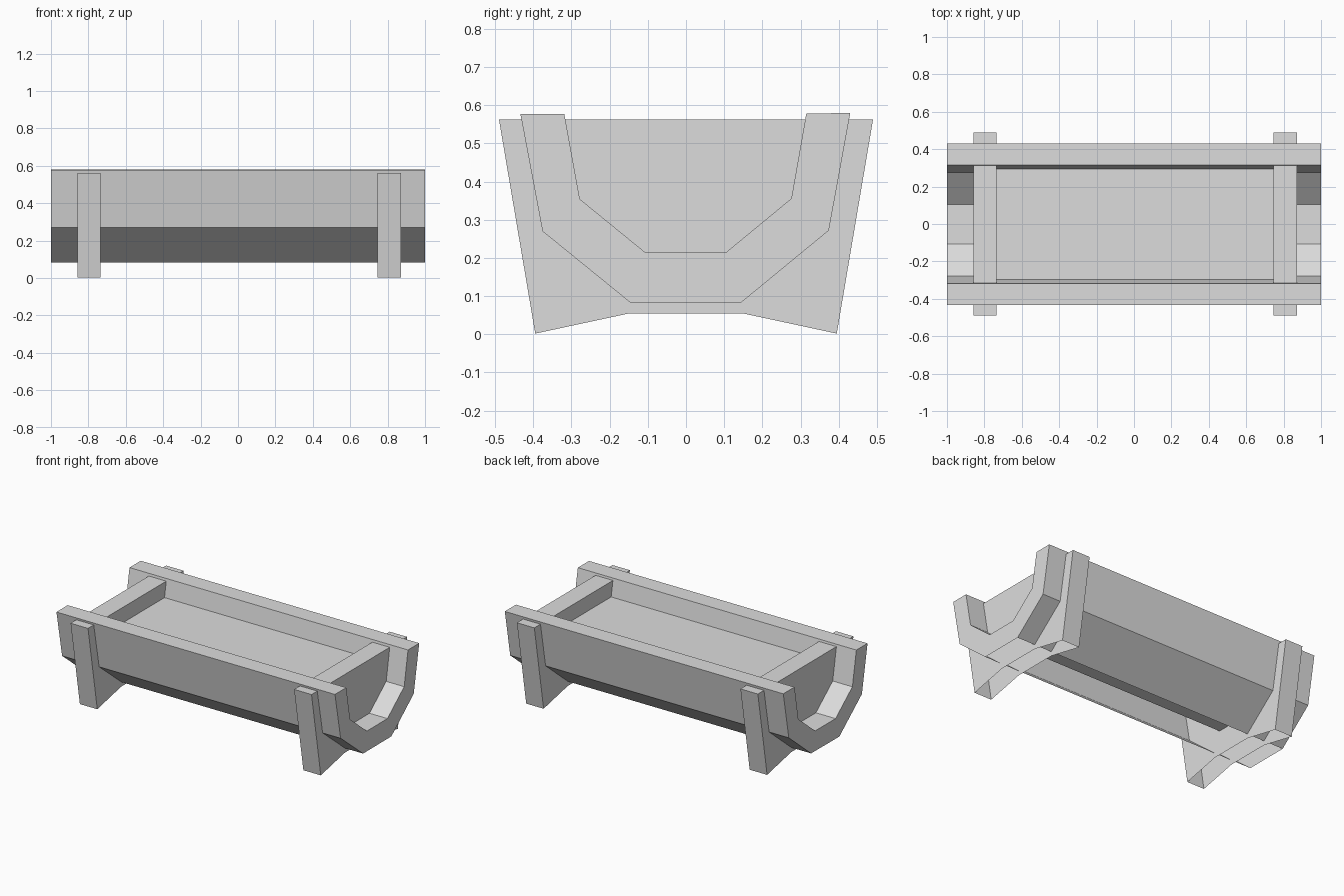
import bpy
import bmesh
from mathutils import Vector

cube = bpy.data.objects.get("Cube")
if cube:
    bpy.data.objects.remove(cube, do_unlink=True)

grey = bpy.data.materials.new("light grey")
grey.use_nodes = True
colour = (0.72, 0.72, 0.72, 1)
grey.diffuse_color = colour
grey.node_tree.nodes["Principled BSDF"].inputs["Base Color"].default_value = colour


def open_prism(name, half, x0, x1):
    """Extrude a mirrored (y, z) half profile along x, leaving the underside open."""
    outline = half + [(-y, z) for y, z in reversed(half)]
    bm = bmesh.new()
    face = bm.faces.new([bm.verts.new((x0, y, z)) for y, z in outline])
    ext = bmesh.ops.extrude_face_region(bm, geom=[face], use_keep_orig=True)
    moved = [v for v in ext["geom"] if isinstance(v, bmesh.types.BMVert)]
    bmesh.ops.translate(bm, verts=moved, vec=Vector((x1 - x0, 0, 0)))
    bmesh.ops.recalc_face_normals(bm, faces=bm.faces)
    bm.normal_update()
    underside = [f for f in bm.faces if f.normal.z < -0.9]
    bmesh.ops.delete(bm, geom=underside, context="FACES")
    mesh = bpy.data.meshes.new(name)
    bm.to_mesh(mesh)
    bm.free()
    mesh.materials.append(grey)
    obj = bpy.data.objects.new(name, mesh)
    bpy.context.collection.objects.link(obj)
    return obj


# Channel with thick faceted walls, tilted very slightly
outer = [(0.145, 0.083), (0.375, 0.271), (0.432, 0.578)]
inner = [(0.317, 0.578), (0.277, 0.355), (0.105, 0.214)]
trough = open_prism("trough_body", outer + inner, -1, 1)
trough.rotation_euler.x = 0.003

# End boards that also form the splayed legs
board = [(0.148, 0.055), (0.395, 0.002), (0.49, 0.563)]
open_prism("right_support", board, -0.859, -0.734)
open_prism("left_support", board, 0.746, 0.871)

# Water filling the channel between the boards
open_prism("water", [(0.293, 0.45), (0.298, 0.463)], -0.74, 0.75)
